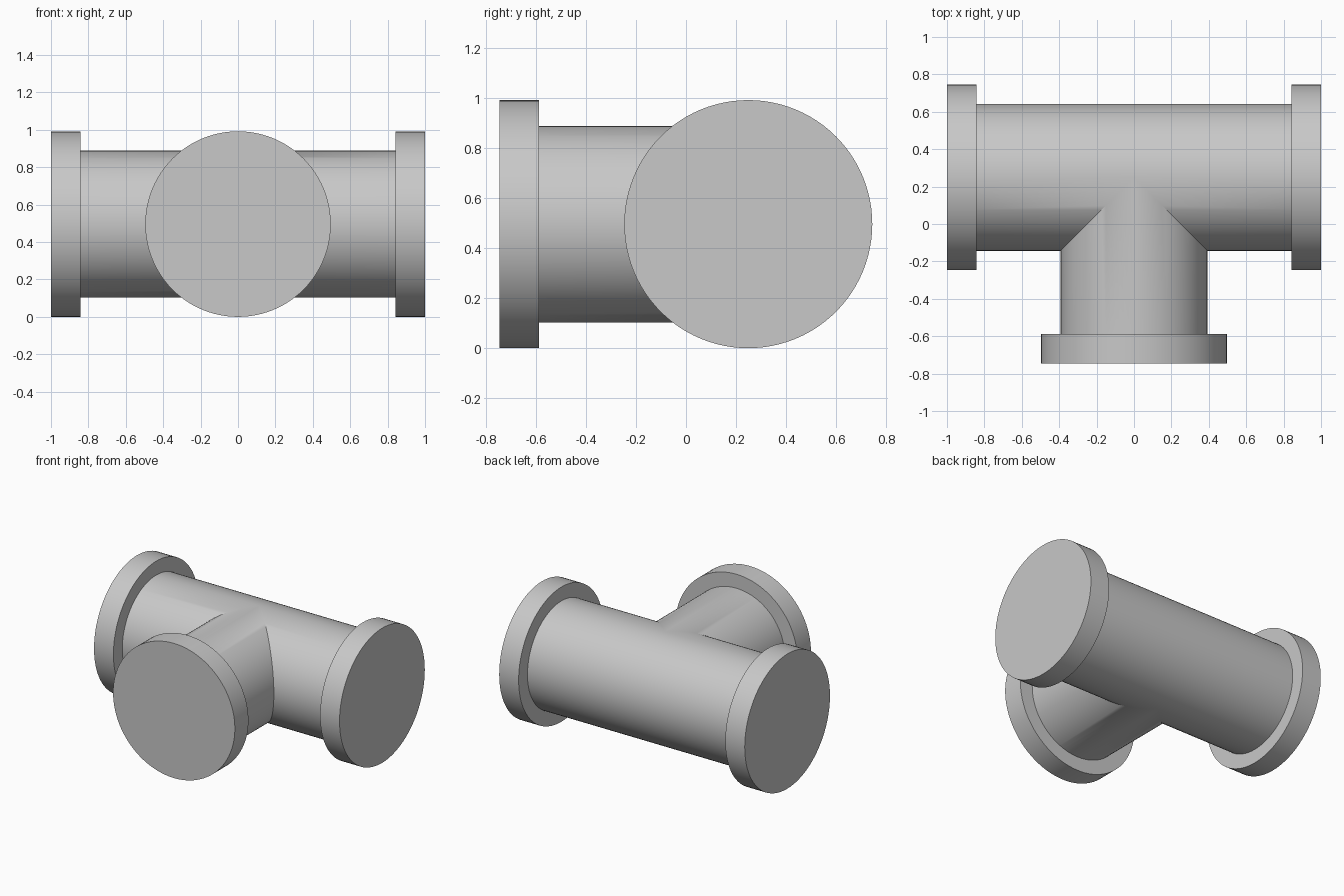
import bpy, bmesh
from math import pi, cos, sin, radians
from mathutils import Matrix, Vector

SEGMENTS = 96
PIPE_R, FLANGE_R = 0.393, 0.496
FLANGE_T = 0.158
AXIS = Vector((0, 0.249, FLANGE_R))     # where the pipe axes meet
RUN, BRANCH = 1.0, 0.994                # reach of the arms from the axis

cube = bpy.data.objects.get("Cube")
if cube:
    bpy.data.objects.remove(cube, do_unlink=True)

grey = bpy.data.materials.new("light_grey")
grey.use_nodes = True
colour = (0.58, 0.58, 0.58, 1)
grey.diffuse_color = colour
grey.node_tree.nodes["Principled BSDF"].inputs["Base Color"].default_value = colour


def finish(bm, name):
    """Turn the bmesh into a smooth shaded grey object."""
    bmesh.ops.recalc_face_normals(bm, faces=bm.faces)
    mesh = bpy.data.meshes.new(name)
    bm.to_mesh(mesh)
    bm.free()
    mesh.materials.append(grey)
    obj = bpy.data.objects.new(name, mesh)
    bpy.context.collection.objects.link(obj)
    obj.location = AXIS
    bpy.ops.object.select_all(action="DESELECT")
    obj.select_set(True)
    bpy.context.view_layer.objects.active = obj
    bpy.ops.object.shade_smooth_by_angle(angle=radians(30))


def bridge(bm, start, end):
    """Skin two rings of points with quads."""
    a, b = ([bm.verts.new(p) for p in ring] for ring in (start, end))
    for i in range(SEGMENTS):
        j = (i + 1) % SEGMENTS
        bm.faces.new((a[i], a[j], b[j], b[i]))


# Tee body: three tubes whose ends are mitred onto the same seam
circle = [(PIPE_R * cos(2 * pi * i / SEGMENTS), PIPE_R * sin(2 * pi * i / SEGMENTS))
          for i in range(SEGMENTS)]
bm = bmesh.new()
overlap = FLANGE_T / 2
for side in (-1, 1):
    bridge(bm, [(side * (RUN - overlap), -u, z) for u, z in circle],
           [(side * max(u, 0), -u, z) for u, z in circle])
bridge(bm, [(u, overlap - BRANCH, z) for u, z in circle],
       [(u, -abs(u), z) for u, z in circle])
bmesh.ops.remove_doubles(bm, verts=bm.verts, dist=1e-5)
finish(bm, "tee_pipe")

# Closed end flanges
for name, direction, reach in (("left_flange", (1, 0, 0), RUN),
                               ("right_flange", (-1, 0, 0), RUN),
                               ("front_flange", (0, -1, 0), BRANCH)):
    d = Vector(direction)
    turn = d.to_track_quat("Z", "Y").to_matrix().to_4x4()
    bm = bmesh.new()
    bmesh.ops.create_cone(bm, cap_ends=True, segments=SEGMENTS, radius1=FLANGE_R,
                          radius2=FLANGE_R, depth=FLANGE_T,
                          matrix=Matrix.Translation(d * (reach - FLANGE_T / 2)) @ turn)
    finish(bm, name)
